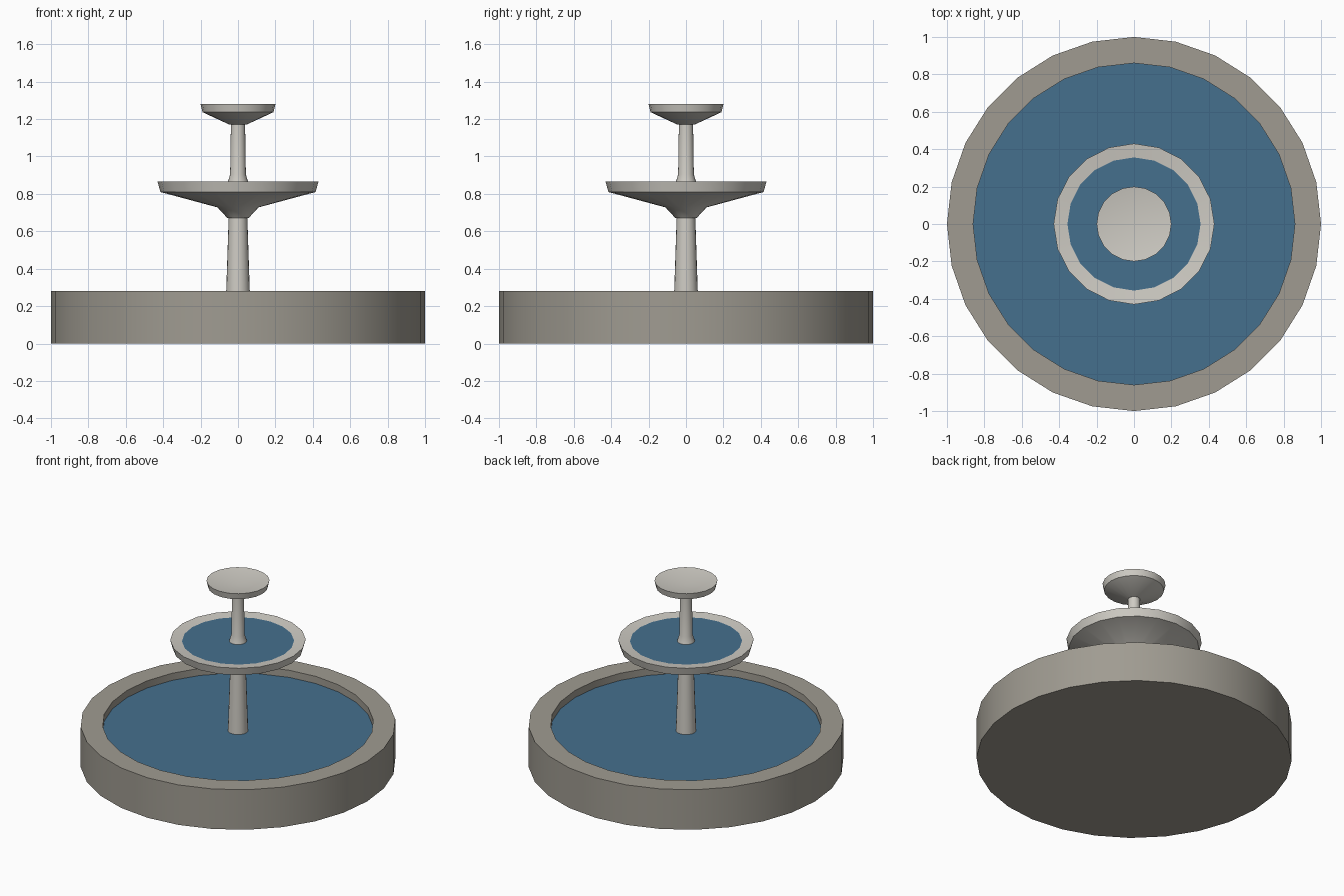
import bpy
import bmesh
import math

cube = bpy.data.objects.get("Cube")
if cube:
    bpy.data.objects.remove(cube, do_unlink=True)


def make_material(name, rgb):
    mat = bpy.data.materials.new(name)
    mat.use_nodes = True
    color = (*rgb, 1.0)
    mat.diffuse_color = color
    bsdf = next(n for n in mat.node_tree.nodes if n.type == 'BSDF_PRINCIPLED')
    bsdf.inputs["Base Color"].default_value = color
    return mat


def finish(name, bm, mat, smooth=False):
    mesh = bpy.data.meshes.new(name)
    bm.to_mesh(mesh)
    bm.free()
    mesh.materials.append(mat)
    obj = bpy.data.objects.new(name, mesh)
    bpy.context.collection.objects.link(obj)
    if smooth:
        bpy.ops.object.select_all(action='DESELECT')
        obj.select_set(True)
        bpy.context.view_layer.objects.active = obj
        bpy.ops.object.shade_smooth_by_angle(angle=math.radians(35))
    return obj


def lathe(name, profile, sides, mat):
    """Spin a closed (radius, height) profile around the z axis."""
    bm = bmesh.new()
    verts = [bm.verts.new((r, 0, z)) for r, z in profile]
    edges = [bm.edges.new(pair) for pair in zip(verts, verts[1:])]
    bmesh.ops.spin(bm, geom=verts + edges, cent=(0, 0, 0), axis=(0, 0, 1),
                   angle=math.tau, steps=sides, use_duplicate=False)
    bmesh.ops.remove_doubles(bm, verts=bm.verts[:], dist=0.0005)
    bmesh.ops.recalc_face_normals(bm, faces=bm.faces[:])
    return finish(name, bm, mat, smooth=True)


def water_disc(name, radius, height, sides, mat):
    bm = bmesh.new()
    bmesh.ops.create_circle(bm, cap_ends=True, radius=radius, segments=sides)
    bmesh.ops.translate(bm, verts=bm.verts[:], vec=(0, 0, height))
    for face in bm.faces:
        face.normal_update()
        if face.normal.z < 0:
            face.normal_flip()
    return finish(name, bm, mat)


dark_stone = make_material("dark stone", (0.35, 0.33, 0.285))
pale_stone = make_material("pale stone", (0.62, 0.60, 0.55))
water = make_material("water", (0.06, 0.16, 0.27))

# Wide ground basin with a thick flat rim
lathe("basin", [(0, 0), (1, 0), (1, 0.28), (0.86, 0.28),
                (0.86, 0.1), (0, 0.1)], 28, dark_stone)
water_disc("basin_water", 0.86, 0.23, 28, water)

# Column, middle bowl, stem and top dish turned as one piece
lathe("tiered_column", [
    (0, 0.1), (0.068, 0.1), (0.063, 0.28), (0.05, 0.67),      # column
    (0.056, 0.67), (0.11, 0.728), (0.415, 0.81),              # bowl underside
    (0.43, 0.865), (0.065, 0.82),                             # bowl rim, inside
    (0.053, 0.868), (0.042, 0.905), (0.038, 1.17),            # stem
    (0.045, 1.17), (0.19, 1.237), (0.2, 1.28), (0, 1.25),     # top dish
], 20, pale_stone)
water_disc("bowl_water", 0.356, 0.857, 20, water)
